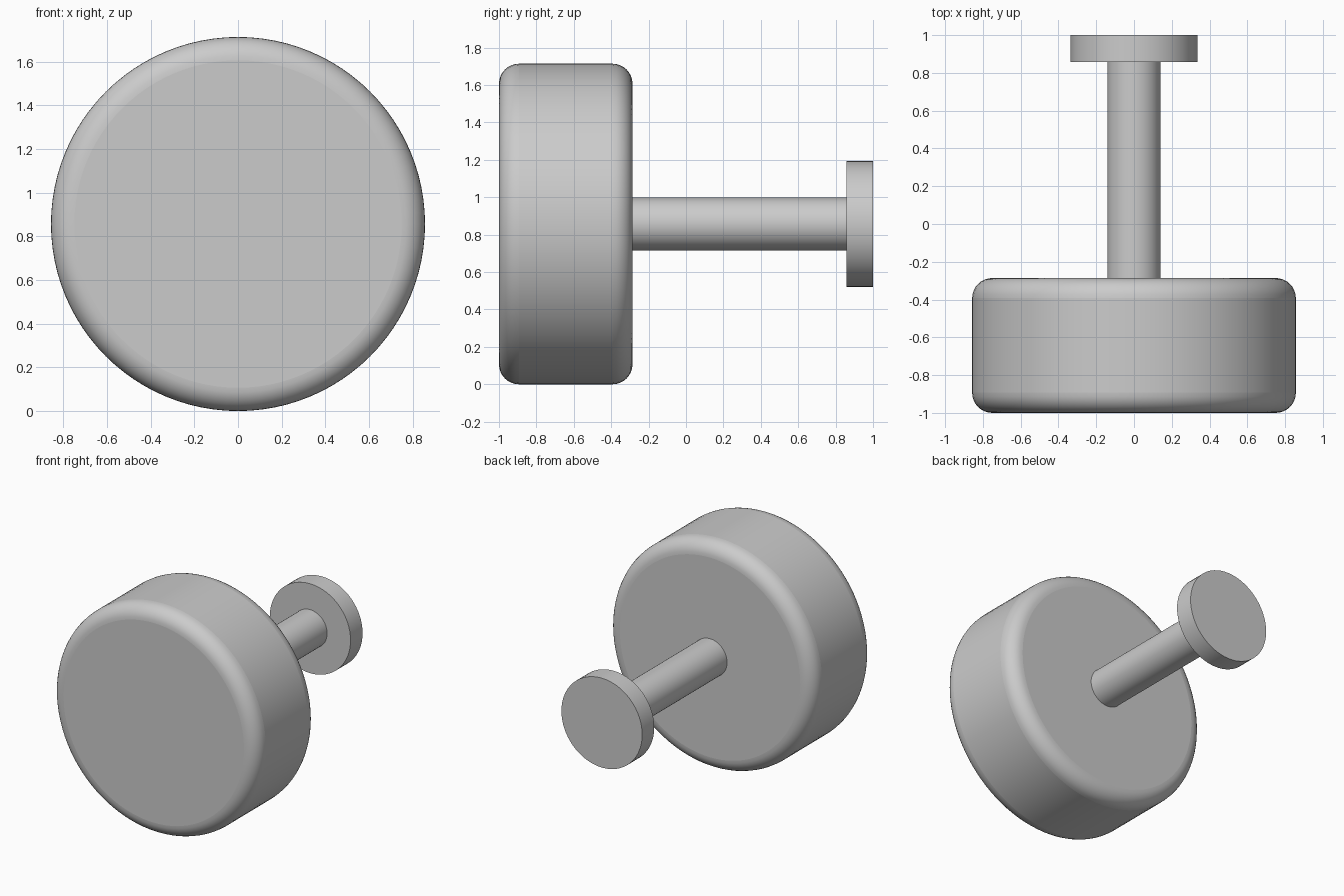
import bpy
import math

cube = bpy.data.objects.get("Cube")
if cube:
    bpy.data.objects.remove(cube, do_unlink=True)

GREY = (0.6, 0.6, 0.6, 1.0)
grey = bpy.data.materials.new("plain grey")
grey.use_nodes = True
grey.diffuse_color = GREY
grey.node_tree.nodes["Principled BSDF"].inputs["Base Color"].default_value = GREY

AXIS_Z = 0.857


def disc(name, radius, y0, y1, sides, rounding=0.0):
    """Cylinder lying along y between y0 and y1, with optionally rounded rims."""
    bpy.ops.mesh.primitive_cylinder_add(
        vertices=sides, radius=radius, depth=y1 - y0,
        location=(0, (y0 + y1) / 2, AXIS_Z), rotation=(math.pi / 2, 0, 0))
    obj = bpy.context.object
    obj.name = name
    obj.data.materials.append(grey)
    if rounding:
        bevel = obj.modifiers.new("rounded rims", 'BEVEL')
        bevel.width = rounding
        bevel.segments = 8
        bevel.limit_method = 'ANGLE'
        bevel.angle_limit = math.radians(60)
    bpy.ops.object.shade_smooth_by_angle(angle=math.radians(30))
    return obj


# Knob head, stem and wall flange share one axis
disc("knob_head", 0.857, -1.0, -0.286, 96, 0.107)
disc("stem", 0.141, -0.30, 0.87, 64)
disc("wall_flange", 0.336, 0.857, 1.0, 64)
